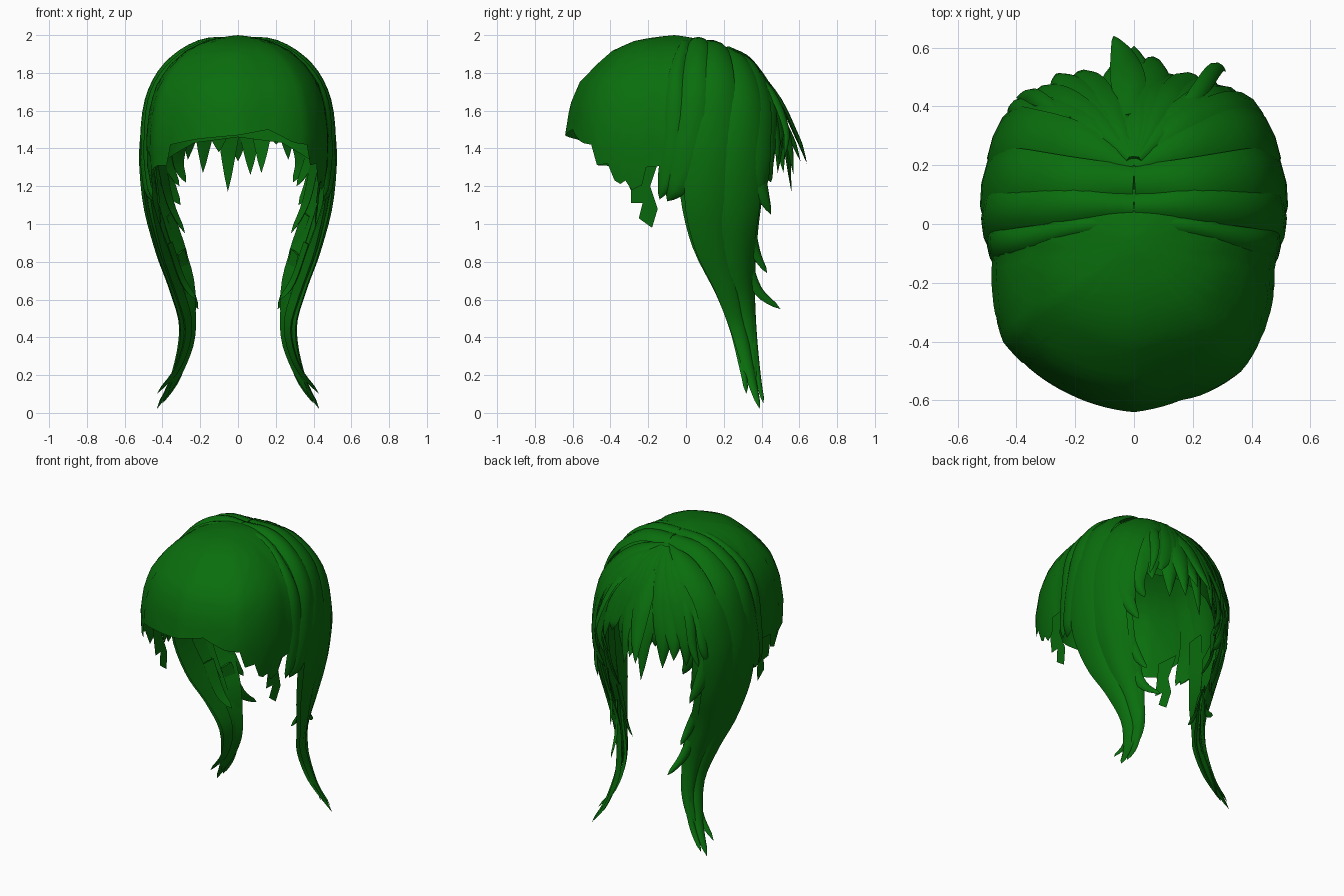
import bpy, bmesh, math, random
from mathutils import Vector

random.seed(4)
green = bpy.data.materials.new("hair green")
green.diffuse_color = (0.003, 0.155, 0.004, 1)


def lerp_table(table, x):
    for (x0, y0), (x1, y1) in zip(table, table[1:]):
        if x <= x1:
            return y0 + (y1 - y0) * max(0, (x - x0) / (x1 - x0))
    return table[-1][1]


def finish(bm, name, angle=40):
    bmesh.ops.recalc_face_normals(bm, faces=bm.faces[:])
    mesh = bpy.data.meshes.new(name)
    bm.to_mesh(mesh)
    bm.free()
    mesh.materials.append(green)
    ob = bpy.data.objects.new(name, mesh)
    bpy.context.collection.objects.link(ob)
    bpy.ops.object.select_all(action='DESELECT')
    ob.select_set(True)
    bpy.context.view_layer.objects.active = ob
    bpy.ops.object.shade_smooth_by_angle(angle=math.radians(angle))
    return ob


# Head shape: horizontal scale by height, front radius and hem height by angle from the front
SCALE = [(1.1, .93), (1.3, .99), (1.47, 1), (1.63, .96), (1.75, .88), (1.85, .73),
         (1.92, .56), (1.97, .35), (1.99, .17), (2.0, 0)]
RADIUS = [(-90, .485), (-75, .5), (-63, .54), (-48, .6), (-34, .61), (-21, .62), (0, .64), (15, .625),
          (28, .626), (36, .622), (52, .57), (72, .503), (90, .485)]
HEM = [(-180, 1.46), (-150, 1.43), (-120, 1.3), (-100, 1.2), (-80, 1.16), (-77, 1.31), (-66, 1.3),
       (-64, 1.21), (-57, 1.18), (-54, 1.28), (-45, 1.31), (-39, 1.31), (-36, 1.42), (-20, 1.45),
       (0, 1.47), (15, 1.5), (28, 1.43), (36, 1.42), (38, 1.31), (45, 1.32), (49, 1.2),
       (54, 1.23), (57, 1.18), (64, 1.21), (66, 1.3), (77, 1.31), (80, 1.16), (100, 1.2),
       (120, 1.3), (150, 1.43), (180, 1.46)]


def surf(deg, z, lift=0.0):
    a = math.radians(deg)
    sx, sy = math.sin(a), -math.cos(a)
    if sy < 0:
        r = lerp_table(RADIUS, deg)
    else:
        r = (abs(sx / .485) ** 2.5 + abs(sy / .43) ** 2.5) ** (-1 / 2.5)
    r = r * lerp_table(SCALE, z) + lift
    return Vector((r * sx, r * sy, z))


# Cap with the fringe hem; its peak leans slightly forward
bm = bmesh.new()
rows, step = 14, 3
cols = []
for d in range(-180, 180, step):
    hem = lerp_table(HEM, d)
    col = [surf(d, hem + (1.998 - hem) * math.sin(i / rows * math.pi / 2)) for i in range(rows)]
    cols.append([bm.verts.new(p - Vector((0, .06 * max(0, (p.z - 1.85) / .15), 0))) for p in col])
top = bm.verts.new((0, -.06, 2.0))
for c, n in zip(cols, cols[1:] + cols[:1]):
    for i in range(rows - 1):
        bm.faces.new((c[i], n[i], n[i + 1], c[i + 1]))
    bm.faces.new((c[-1], n[-1], top))
finish(bm, "cap_and_fringe", 50)


def spline(pts, t):
    n = len(pts) - 1
    i = min(int(t * n), n - 1)
    u = t * n - i
    p1, p2 = pts[i], pts[i + 1]
    p0 = pts[i - 1] if i else p1 * 2 - p2
    p3 = pts[i + 2] if i + 2 <= n else p2 * 2 - p1
    return .5 * (2 * p1 + (p2 - p0) * u + (2 * p0 - 5 * p1 + 4 * p2 - p3) * u * u
                 + (3 * p1 - p0 - 3 * p2 + p3) * u ** 3)


RING = [(-1, 0), (-.6, .75), (0, 1), (.6, .75), (1, 0), (0, -.1)]


def add_lock(bm, pts, widths, thick=.03):
    """Lens-shaped strand along a path, facing away from the head, ending in a point."""
    pts = [Vector(p) for p in pts]
    w = [Vector((v, 0, 0)) for v in widths]
    n = 4 * (len(pts) - 1)
    prev = None
    for i in range(n):
        t = i / n
        p = spline(pts, t)
        tan = (spline(pts, t + .01) - p).normalized()
        out = Vector((p.x, p.y * .6, max(0, p.z - 1.4))).normalized()
        side = tan.cross(out).normalized()
        out = side.cross(tan)
        hw = max(.004, spline(w, t).x)
        th = min(thick, hw * .6)
        ring = [bm.verts.new(p + side * a * hw + out * b * th) for a, b in RING]
        if prev:
            for k in range(6):
                bm.faces.new((prev[k], prev[k - 1], ring[k - 1], ring[k]))
        else:
            bm.faces.new(ring)
        prev = ring
    tip = bm.verts.new(pts[-1])
    for k in range(6):
        bm.faces.new((prev[k], prev[k - 1], tip))


def lock_object(name, locks, mirror=True, left=1.0):
    for s, label in ((1, "_right"), (-left, "_left")) if mirror else ((1, ""),):
        bm = bmesh.new()
        for pts, widths, thick in locks:
            add_lock(bm, [(s * x, y * abs(s), z) for x, y, z in pts], widths, thick)
        finish(bm, name + label)


# Bands sweeping from the parting to the ears
lock_object("ear_band", [
    ([(0, .06, 1.965), (.2, .07, 1.945), (.37, .06, 1.83), (.465, .05, 1.65),
      (.49, .02, 1.4), (.475, -.04, 1.22), (.45, -.1, 1.12)], [.04, .06, .07, .08, .09, .07, .01], .03),
    ([(0, .01, 1.97), (.2, -.01, 1.945), (.37, -.05, 1.82), (.46, -.06, 1.65),
      (.48, -.07, 1.4), (.47, -.1, 1.25), (.45, -.14, 1.13)], [.03, .03, .04, .05, .06, .05, .01], .02)])

# Long side tails flowing from the crown, made of several strands
lock_object("long_tail", [
    ([(0, .14, 1.945), (.22, .15, 1.92), (.41, .16, 1.75), (.485, .14, 1.45), (.475, .12, 1.15),
      (.41, .15, .9), (.33, .22, .68), (.275, .28, .45), (.33, .34, .2), (.43, .39, .02)],
     [.06, .08, .1, .12, .13, .11, .08, .055, .035, .01], .03),
    ([(0, .19, 1.92), (.2, .27, 1.86), (.38, .3, 1.68), (.45, .29, 1.4), (.43, .28, 1.1),
      (.36, .28, .85), (.27, .31, .6), (.255, .34, .4), (.3, .36, .24), (.37, .35, .1)],
     [.04, .08, .1, .12, .12, .09, .065, .045, .03, .01], .03),
    ([(.47, .02, 1.4), (.46, .04, 1.15), (.4, .1, .9), (.31, .2, .65), (.26, .26, .45),
      (.31, .3, .25), (.43, .32, .1)], [.06, .07, .07, .05, .035, .025, .01], .025),
    ([(.42, .3, 1.5), (.4, .33, 1.2), (.34, .33, .95), (.26, .33, .7), (.25, .35, .45),
      (.31, .38, .2), (.4, .41, .05)], [.05, .08, .06, .045, .03, .02, .01], .025)])

# Loose wisps leaving the tails
lock_object("tail_wisps", [
    ([(.43, .33, 1.4), (.39, .39, 1.2), (.34, .45, 1.05)], [.06, .05, .01], .02),
    ([(.36, .32, 1.05), (.29, .37, .85), (.26, .43, .74)], [.04, .03, .01], .015),
    ([(.3, .3, .85), (.25, .38, .65), (.21, .5, .55)], [.04, .03, .01], .015),
    ([(.41, .27, 1.35), (.36, .3, 1.12), (.28, .3, .95)], [.06, .04, .01], .015),
    ([(.41, .33, 1.45), (.36, .36, 1.3), (.31, .38, 1.2)], [.06, .04, .01], .015),
    ([(.36, .2, .9), (.29, .22, .7), (.22, .25, .6)], [.04, .03, .01], .015)])

# Side-back locks filling between the tails and the back fan
lock_object("side_back_lock", [
    ([(0, .2, 1.91), (.17, .32, 1.84), (.34, .36, 1.65), (.41, .36, 1.4), (.39, .38, 1.22),
      (.32, .4, 1.1)], [.03, .07, .1, .1, .07, .01], .03),
    ([(0, .2, 1.91), (.14, .34, 1.82), (.27, .41, 1.65), (.32, .42, 1.45), (.33, .43, 1.32),
      (.29, .45, 1.22)], [.03, .06, .08, .07, .045, .01], .03)], left=.95)

# Back fan: a centre tuft and two side tufts of pointed locks
fan = []
for deg, tip_z, flare in ((212, 1.3, .07), (205, 1.34, .1), (198, 1.27, .09), (191, 1.38, .03),
                          (185, 1.17, .13), (180, 1.33, .16), (174, 1.26, .13), (167, 1.27, .05),
                          (160, 1.42, .07), (154, 1.34, .08), (147, 1.27, .06)):
    lift = random.uniform(.005, .025)
    path = [surf(180 + (deg - 180) * k, z, l) for k, z, l in
            ((.1, 1.93, 0), (.6, 1.85, lift), (.95, 1.7, lift + .02),
             (1.1, 1.5, lift + .02 + flare * .4), (1.1, tip_z, flare + .02))]
    fan.append((path, [.02, .05, .07, .06, .005], .025))
lock_object("back_fan", fan, mirror=False)

# Thin flyaway strands at the back
lock_object("flyaway", [
    ([(.12, .31, 1.85), (.22, .45, 1.7), (.28, .53, 1.5), (.31, .52, 1.35)], [.02, .03, .025, .005], .012),
    ([(-.25, .33, 1.8), (-.36, .38, 1.6), (-.41, .4, 1.42), (-.42, .36, 1.3)], [.02, .03, .03, .005], .012),
    ([(-.22, .35, 1.8), (-.32, .42, 1.6), (-.36, .44, 1.42), (-.4, .43, 1.3)], [.02, .03, .025, .005], .012),
    ([(-.01, .36, 1.82), (-.02, .49, 1.65), (-.04, .58, 1.46), (-.07, .64, 1.32)],
     [.04, .06, .04, .005], .02)], mirror=False)

# Chopped locks hanging in front of the ears
for s, label in ((1, "_right"), (-1, "_left")):
    bm = bmesh.new()
    outline = [(-.29, 1.35), (-.14, 1.35), (-.19, 1.2), (-.15, 1.08), (-.18, .98), (-.25, 1.03),
               (-.23, 1.11), (-.29, 1.11)]
    bm.faces.new([bm.verts.new((s * (.47 - (1.35 - z) * .12 + y * .1), y, z)) for y, z in outline])
    finish(bm, "cheek_lock" + label)
